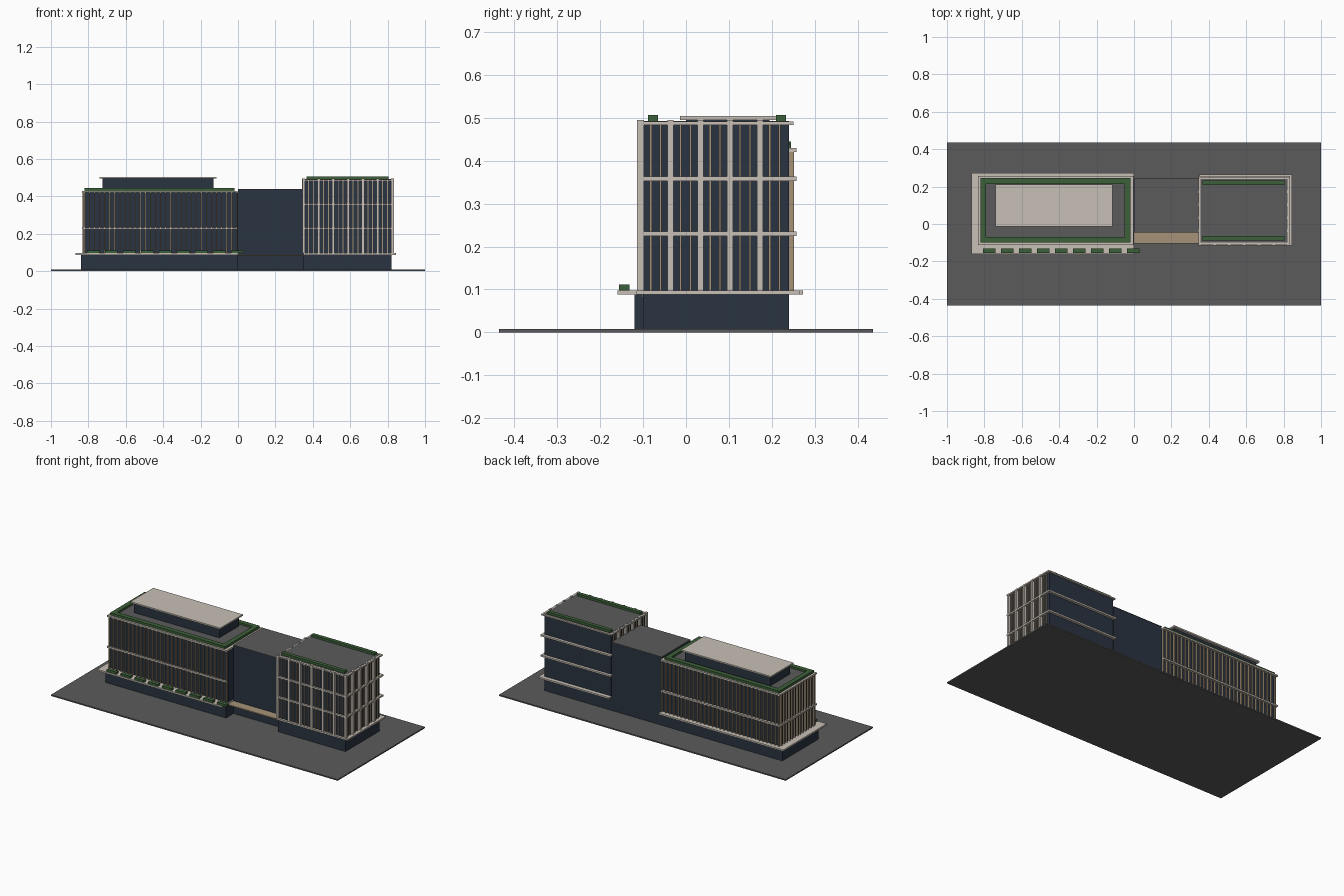
import bpy, bmesh

if "Cube" in bpy.data.objects:
    bpy.data.objects.remove(bpy.data.objects["Cube"], do_unlink=True)


def material(name, r, g, b):
    m = bpy.data.materials.new(name)
    m.use_nodes = True
    m.diffuse_color = (r, g, b, 1)
    m.node_tree.nodes["Principled BSDF"].inputs["Base Color"].default_value = (r, g, b, 1)
    return m


GLASS = material("dark glass", 0.023, 0.034, 0.052)
STONE = material("pale stone", 0.58, 0.53, 0.47)
GREY = material("asphalt grey", 0.105, 0.105, 0.105)
GREEN = material("hedge green", 0.045, 0.115, 0.04)
WOOD = material("timber", 0.38, 0.29, 0.19)


def boxes(name, mat, spans):
    """One object made of boxes, each span being (x0, x1, y0, y1, z0, z1)."""
    bm = bmesh.new()
    for x0, x1, y0, y1, z0, z1 in spans:
        cube = bmesh.ops.create_cube(bm, size=1)["verts"]
        for v in cube:
            v.co.x = x1 if v.co.x > 0 else x0
            v.co.y = y1 if v.co.y > 0 else y0
            v.co.z = z1 if v.co.z > 0 else z0
    mesh = bpy.data.meshes.new(name)
    bm.to_mesh(mesh)
    bm.free()
    mesh.materials.append(mat)
    ob = bpy.data.objects.new(name, mesh)
    bpy.context.collection.objects.link(ob)
    return ob


def box(name, mat, *span):
    return boxes(name, mat, [span])


def spread(a, b, n):
    return [a + (b - a) * i / (n - 1) for i in range(n)]


def along_x(xs, w, y0, y1, z0, z1):
    return [(x - w / 2, x + w / 2, y0, y1, z0, z1) for x in xs]


def along_y(ys, w, x0, x1, z0, z1):
    return [(x0, x1, y - w / 2, y + w / 2, z0, z1) for y in ys]


def frame(x0, x1, y0, y1, z0, z1, w):
    return [(x0, x1, y0, y0 + w, z0, z1), (x0, x1, y1 - w, y1, z0, z1),
            (x0, x0 + w, y0 + w, y1 - w, z0, z1), (x1 - w, x1, y0 + w, y1 - w, z0, z1)]


box("ground_slab", GREY, -1, 1, -0.435, 0.435, 0, 0.008)

# Wide block: podium, terrace, glass body and floor bands
box("wide_podium", GLASS, -0.84, 0, -0.12, 0.24, 0.008, 0.088)
box("wide_terrace", STONE, -0.87, 0, -0.16, 0.273, 0.088, 0.098)
box("wide_glass", GLASS, -0.82, 0, -0.1, 0.24, 0.098, 0.42)
boxes("wide_bands", STONE, [(-0.835, -0.002, -0.112, 0.257, z, z + 0.01) for z in (0.225, 0.42)])
box("wide_roof", GREY, -0.8, -0.03, -0.085, 0.23, 0.43, 0.433)

# Timber fins on the front, back and outer end
xs = spread(-0.822, -0.006, 31)
ys = spread(-0.09, 0.23, 13)
boxes("wide_fins", WOOD,
      along_x(xs, 0.006, -0.11, -0.1, 0.098, 0.42)
      + along_x(xs, 0.006, 0.24, 0.251, 0.098, 0.42)
      + along_y(ys, 0.006, -0.831, -0.82, 0.098, 0.42))

# Planting on the roof edge and terrace
boxes("roof_hedge", GREEN, frame(-0.822, -0.02, -0.1, 0.245, 0.43, 0.445, 0.03))
boxes("terrace_planters", GREEN,
      along_x(spread(-0.774, -0.004, 9), 0.066, -0.156, -0.132, 0.098, 0.112))

# Penthouse
box("penthouse", GLASS, -0.725, -0.13, 0, 0.195, 0.43, 0.495)
box("penthouse_roof", STONE, -0.74, -0.115, -0.014, 0.212, 0.495, 0.504)

# Connecting block with its entrance canopy
box("connector", GLASS, 0, 0.35, -0.045, 0.24, 0.008, 0.437)
box("connector_roof", GREY, 0, 0.35, -0.045, 0.242, 0.437, 0.44)
box("entrance_canopy", WOOD, 0, 0.35, -0.103, -0.045, 0.081, 0.088)

# Tall block: podium, slab, glass body and floor bands
box("tall_podium", GLASS, 0.35, 0.82, -0.1, 0.24, 0.008, 0.088)
box("tall_base_slab", STONE, 0.35, 0.845, -0.115, 0.265, 0.088, 0.098)
box("tall_glass", GLASS, 0.355, 0.82, -0.1, 0.24, 0.098, 0.488)
boxes("tall_bands", STONE, [(0.345, 0.835, -0.112, 0.257, z, z + 0.01) for z in (0.225, 0.353)]
      + frame(0.345, 0.835, -0.112, 0.25, 0.483, 0.491, 0.016))
box("tall_roof", GREY, 0.355, 0.822, -0.098, 0.24, 0.488, 0.492)

# Stone columns on the front and both ends
cols_x = spread(0.352, 0.826, 7)
cols_y = spread(-0.105, 0.172, 5)
boxes("tall_columns", STONE,
      along_x(cols_x, 0.014, -0.114, -0.098, 0.098, 0.495)
      + along_y(cols_y[1:], 0.014, 0.342, 0.356, 0.098, 0.495)
      + along_y(cols_y[1:], 0.014, 0.819, 0.833, 0.098, 0.495))

# Slim timber fins between the columns
fins_x = [x + d for x in cols_x[:-1] for d in (0.026, 0.052)]
fins_y = [y + d for y in cols_y for d in (0.023, 0.046)]
boxes("tall_fins", WOOD,
      along_x(fins_x, 0.005, -0.107, -0.1, 0.098, 0.485)
      + along_y(fins_y, 0.005, 0.82, 0.827, 0.098, 0.485)
      + along_y(fins_y, 0.005, 0.348, 0.355, 0.098, 0.485))

# Tall roof hedges
boxes("tall_hedges", GREEN, [(0.365, 0.805, y, y + 0.024, 0.49, 0.506) for y in (-0.089, 0.209)])
